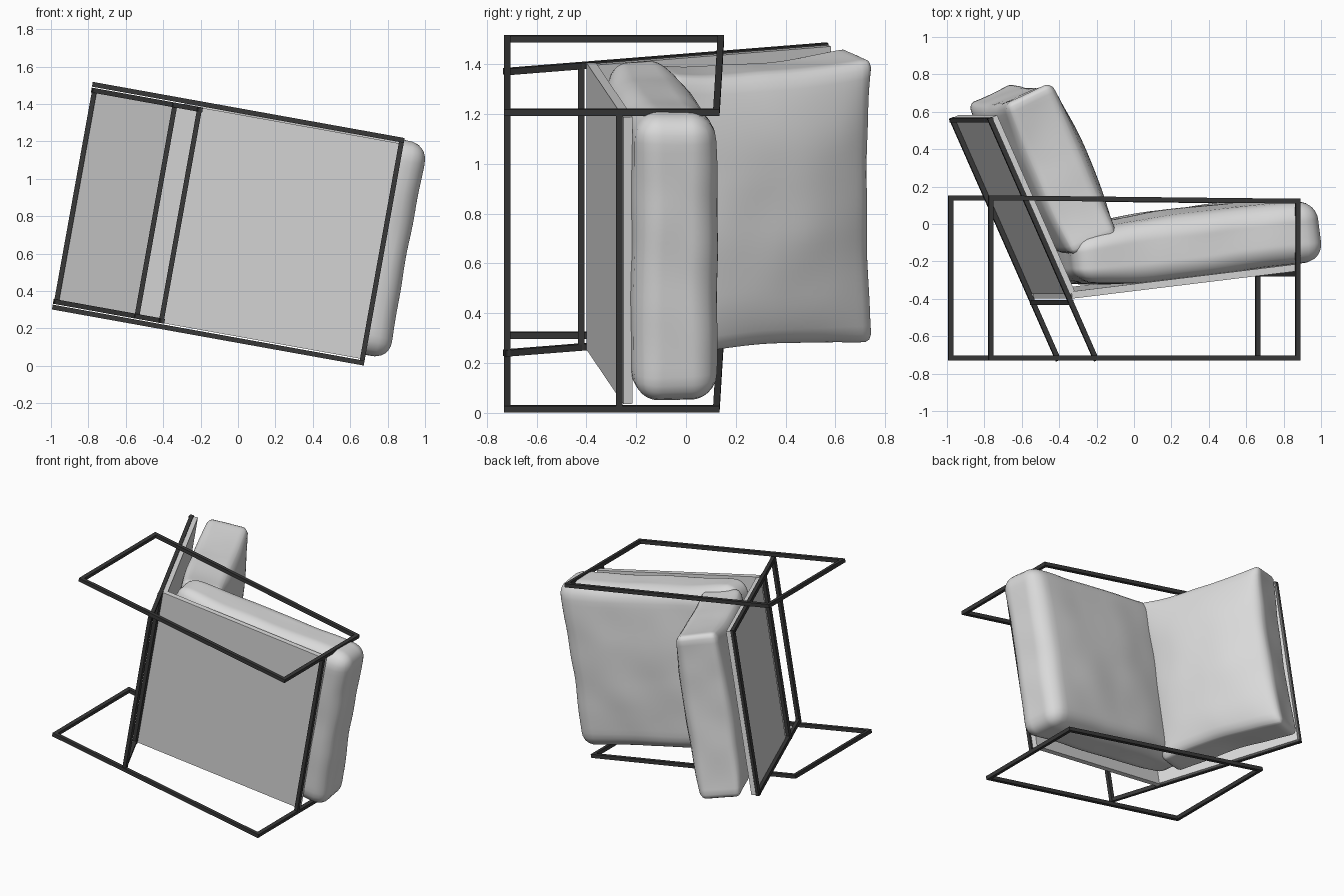
import bpy, bmesh, math
from mathutils import Matrix, Vector, noise

if "Cube" in bpy.data.objects:
    bpy.data.objects.remove(bpy.data.objects["Cube"])

# Chair space: X forward, Y up, Z across the width; the whole chair lies turned in the world
A = math.radians(10.2)
c, s = math.cos(A), math.sin(A)
CHAIR = Matrix(((c, 0, s, -0.052), (0, 1, 0, 0), (-s, 0, c, 0.76), (0, 0, 0, 1)))


def material(name, rgb):
    m = bpy.data.materials.new(name)
    m.diffuse_color = (*rgb, 1)
    m.use_nodes = True
    m.node_tree.nodes["Principled BSDF"].inputs["Base Color"].default_value = m.diffuse_color
    return m


DARK = material("dark metal", (0.04, 0.04, 0.04))
GREY = material("light grey fabric", (0.7, 0.7, 0.7))


def finish(bm, name, mat, smooth=False):
    bm.transform(CHAIR)
    bmesh.ops.recalc_face_normals(bm, faces=bm.faces)
    me = bpy.data.meshes.new(name)
    bm.to_mesh(me)
    bm.free()
    me.materials.append(mat)
    ob = bpy.data.objects.new(name, me)
    bpy.context.collection.objects.link(ob)
    if smooth:
        for p in me.polygons:
            p.use_smooth = True
    return ob


def axes(d, origin):
    """Matrix with X along d, Z across the chair (or X-forward for cross bars)."""
    x = d.normalized()
    z = Vector((0, 0, 1)) if abs(x.z) < 0.9 else Vector((1, 0, 0))
    y = z.cross(x)
    m = Matrix((x, y, z)).transposed().to_4x4()
    m.translation = origin
    return m


def beams(name, segs, mat=DARK, thick=0.026, wide=0.026, over=0.013):
    """Square bars (or slabs) between pairs of points."""
    bm = bmesh.new()
    for p, q in segs:
        p, q = Vector(p), Vector(q)
        d = q - p
        scale = Matrix.Diagonal((d.length + 2 * over, thick, wide, 1))
        bmesh.ops.create_cube(bm, size=1, matrix=axes(d, (p + q) / 2) @ scale)
    return finish(bm, name, mat)


def cushion(name, centre, direction, half, r, puffs, pinch, taper, seed):
    """Rounded box, puffed in the middle (upper, lower side) and pulled in between the corners."""
    bm = bmesh.new()
    bmesh.ops.create_cube(bm, size=2)
    bmesh.ops.subdivide_edges(bm, edges=bm.edges[:], cuts=31, use_grid_fill=True)
    h = Vector(half)
    for v in bm.verts:
        p = Vector([v.co[i] * h[i] for i in range(3)])
        core = Vector([max(-(h[i] - r), min(h[i] - r, p[i])) for i in range(3)])
        off = p - core
        if off.length > 1e-6:
            p = core + off.normalized() * r
        a, b = p.x / h.x, p.z / h.z
        mid = max(0, 1 - a * a) * max(0, 1 - b * b)
        puff = puffs[0] if p.y > 0 else puffs[1]
        p.y *= (1 + puff * mid ** 0.6) * (1 - taper * max(0, -a) ** 3)
        p.x *= 1 - pinch * (1 - b * b)
        p.z *= 1 - pinch * (1 - a * a)
        # soft creases
        p += noise.noise_vector(p * 4 + Vector((seed, 0, 0))) * 0.008
        v.co = p
    bm.transform(axes(Vector(direction), Vector(centre)))
    return finish(bm, name, GREY, True)


# Side frames: closed loops that carry the arms
U, W, FLOOR = 0.834, 0.605, -0.717
for label, w in (("left", -W), ("right", W)):
    loop = [(-U, FLOOR, w), (U, FLOOR, w), (U, 0.122, w), (-U, 0.14, w)]
    beams(label + "_arm_frame", [(loop[i], loop[(i + 1) % 4]) for i in range(4)])

# Leaning back frame, running down to the floor
B = 0.574
foot, top = Vector((-0.26, FLOOR, 0)), Vector((-0.83, 0.555, 0))
across = Vector((0, 0, B))


def on_back(y):
    return foot.lerp(top, (y - FLOOR) / (top.y - FLOOR))


segs = [(foot + k * across, top + k * across) for k in (-1, 1)]
segs += [(on_back(y) - across, on_back(y) + across) for y in (FLOOR, -0.42, 0.555)]
beams("back_frame", segs)

# Front cross bar under the seat
beams("front_cross_bar", [((U, -0.268, -W), (U, -0.268, W))])

# Seat and back panels
n = Vector((0.914, 0.407, 0))
beams("seat_panel", [((-0.39, -0.38, 0), (0.835, -0.233, 0))],
      GREY, 0.038, 1.17, 0)
beams("back_panel", [(on_back(-0.38) + n * 0.028, on_back(0.565) + n * 0.028)],
      GREY, 0.03, 1.16, 0)

# Cushions
cushion("seat_cushion", (0.295, -0.115, 0.022), (1, 0.12, 0),
        (0.68, 0.16, 0.585), 0.1, (0.24, 0.1), 0.015, 0.3, 3.0)
cushion("back_cushion", (-0.445, 0.29, 0), (-0.407, 0.914, 0),
        (0.45, 0.135, 0.585), 0.04, (0.4, 0.65), 0.05, 0.0, 9.0)
